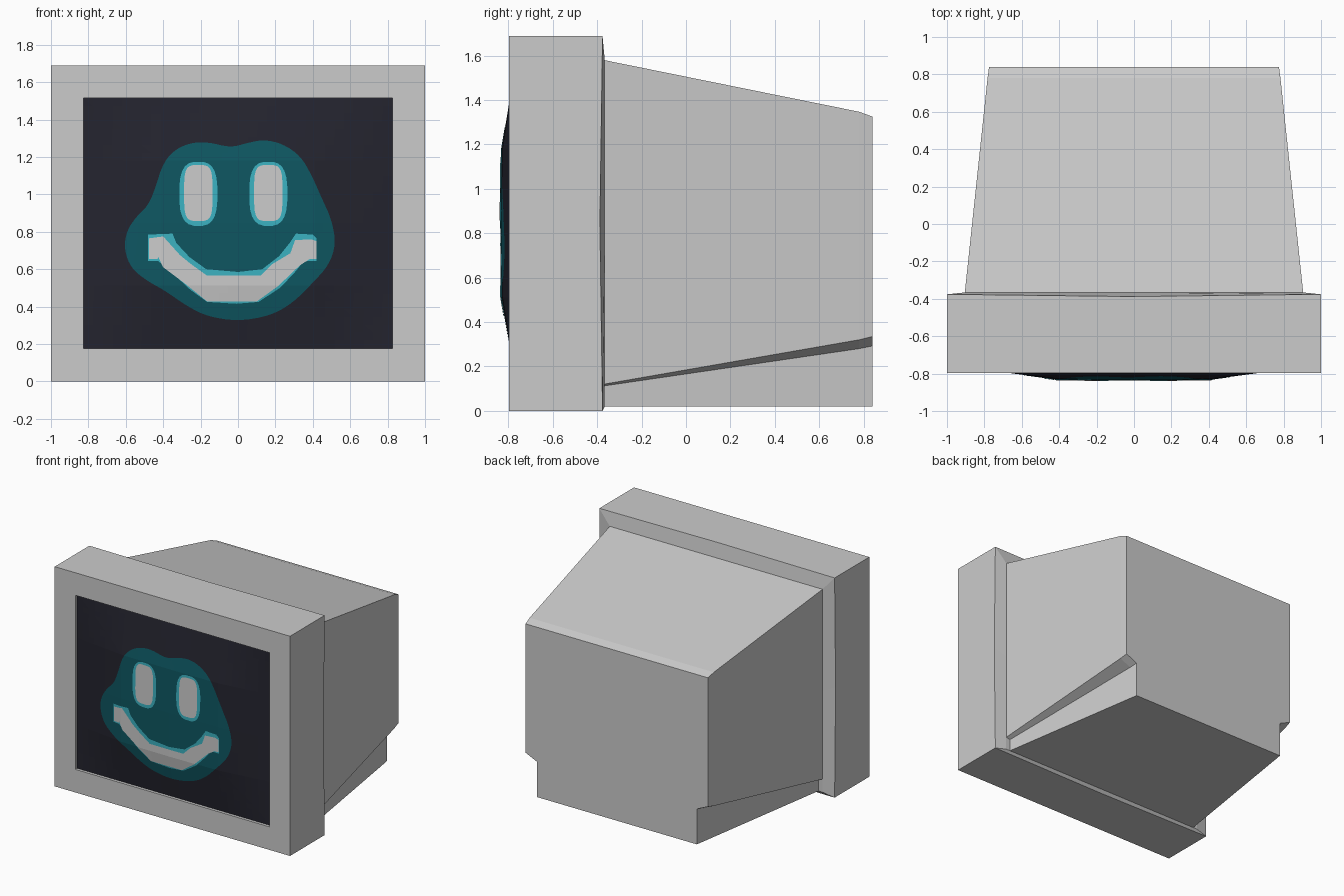
import bpy, bmesh, math
from mathutils import Vector

if "Cube" in bpy.data.objects:
    bpy.data.objects.remove(bpy.data.objects["Cube"])


def material(name, r, g, b):
    m = bpy.data.materials.new(name)
    m.diffuse_color = (r, g, b, 1)
    m.use_nodes = True
    m.node_tree.nodes["Principled BSDF"].inputs["Base Color"].default_value = m.diffuse_color
    return m


GREY = material("casing grey", 0.6, 0.6, 0.6)
DARK = material("screen dark", 0.0176, 0.0176, 0.028)
TEAL = material("glow teal", 0.0044, 0.095, 0.122)
CYAN = material("outline cyan", 0.045, 0.45, 0.54)
WHITE = material("pixel white", 0.6, 0.6, 0.6)


def finish(bm, name, mat):
    me = bpy.data.meshes.new(name)
    bm.to_mesh(me)
    bm.free()
    me.materials.append(mat)
    ob = bpy.data.objects.new(name, me)
    bpy.context.collection.objects.link(ob)
    return ob


def loft(name, rings, mat, cap_start=True, cap_end=True):
    """Skin a list of equal-length closed rings."""
    bm = bmesh.new()
    rows = [[bm.verts.new(p) for p in ring] for ring in rings]
    n = len(rows[0])
    for a, b in zip(rows, rows[1:]):
        for i in range(n):
            j = (i + 1) % n
            bm.faces.new((a[i], a[j], b[j], b[i]))
    if cap_start:
        bm.faces.new(rows[0])
    if cap_end:
        bm.faces.new(rows[-1])
    bmesh.ops.recalc_face_normals(bm, faces=bm.faces)
    return finish(bm, name, mat)


# Front bezel: recess, front face, outer walls, slightly sloped back
def rect(xh, z0, z1, y, bow=0.0):
    zm = (z0 + z1) / 2
    pts = [(-xh, z0, 0), (0, z0, bow), (xh, z0, 0), (xh, zm, bow),
           (xh, z1, 0), (0, z1, bow), (-xh, z1, 0), (-xh, zm, bow)]
    return [(x, y + b, z) for x, z, b in pts]


loft("front_bezel", [
    rect(0.825, 0.177, 1.515, -0.75),
    rect(0.825, 0.177, 1.515, -0.797),
    rect(1.0, 0.0, 1.688, -0.797),
    rect(1.0, 0.0, 1.688, -0.376, -0.012),
    rect(0.905, 0.02, 1.58, -0.366),
], GREY)


# Tapered rear housing with a narrower, undercut base
def section(y, top, wide, low, inner, ledge):
    half = [(wide, top), (wide, low), (inner, ledge), (inner, 0.02)]
    pts = half + [(-x, z) for x, z in reversed(half)]
    return [(x, y, z) for x, z in pts]


loft("rear_housing", [
    section(-0.37, 1.58, 0.905, 0.12, 0.87, 0.112),
    section(0.78, 1.347, 0.783, 0.32, 0.69, 0.28),
    section(0.84, 1.325, 0.775, 0.335, 0.68, 0.292),
], GREY)


# Screen bulge
SX, SZ, ZC = 0.825, 0.669, 0.846


def falloff(t):
    t = min(abs(t), 1)
    return 1 - 0.14 * t if t < 0.5 else 0.93 * (1 - t) / 0.5


def screen_y(x, z):
    return -0.775 - 0.06 * falloff(x / SX) * falloff((z - ZC) / SZ)


def screen_layer(name, outlines, lift, mat):
    """Cut flat outlines into small cells and lay them on the screen."""
    bm = bmesh.new()
    for pts in outlines:
        bm.faces.new([bm.verts.new((x, 0, z)) for x, z in pts])
    bmesh.ops.triangulate(bm, faces=bm.faces[:])
    n = 32
    for axis, mid, half in ((0, 0, SX), (2, ZC, SZ)):
        normal = Vector((axis == 0, 0, axis == 2))
        for i in range(1, n):
            co = normal * (mid + half * (2 * i / n - 1))
            bmesh.ops.bisect_plane(bm, geom=bm.verts[:] + bm.edges[:] + bm.faces[:],
                                   plane_co=co, plane_no=normal, dist=1e-5)
    for v in bm.verts:
        v.co.y = screen_y(v.co.x, v.co.z) - lift
    bm.normal_update()
    bmesh.ops.reverse_faces(bm, faces=[f for f in bm.faces if f.normal.y > 0])
    return finish(bm, name, mat)


def rounded(pts, passes=2):
    """Corner-cutting smoothing of a closed outline."""
    for _ in range(passes):
        out = []
        for (ax, az), (bx, bz) in zip(pts, pts[1:] + pts[:1]):
            out += [(ax * .75 + bx * .25, az * .75 + bz * .25),
                    (ax * .25 + bx * .75, az * .25 + bz * .75)]
        pts = out
    return pts


def oval(cx, cz, rx, rz, power, n=24):
    pts = []
    for i in range(n):
        a = 2 * math.pi * (i + 0.5) / n
        c, s = math.cos(a), math.sin(a)
        pts.append((cx + rx * math.copysign(abs(c) ** power, c),
                    cz + rz * math.copysign(abs(s) ** power, s)))
    return pts


screen_layer("screen_glass", [[(-SX, ZC - SZ), (SX, ZC - SZ), (SX, ZC + SZ), (-SX, ZC + SZ)]],
             0, DARK)

# Teal glow behind the smiling face
glow = [(-.04, 1.25), (-.16, 1.28), (-.26, 1.275), (-.35, 1.23), (-.405, 1.155), (-.44, 1.04),
        (-.48, .94), (-.545, .88), (-.597, .80), (-.609, .706), (-.572, .605), (-.487, .538),
        (-.39, .485), (-.27, .40), (-.16, .346), (0, .322), (.17, .35), (.29, .417),
        (.395, .522), (.485, .62), (.524, .735), (.50, .866), (.45, .975), (.395, 1.10),
        (.335, 1.205), (.24, 1.27), (.14, 1.293), (.05, 1.275)]
screen_layer("face_glow", [rounded(glow)], 0.002, TEAL)

# Cyan outlines of eyes and mouth
mouth_rim = [(-.48, .785), (-.35, .79), (-.33, .74), (-.26, .665), (-.17, .60), (0, .585),
             (.13, .60), (.22, .67), (.28, .745), (.31, .79), (.40, .785), (.42, .765),
             (.42, .645), (.38, .645), (.355, .70), (.35, .64), (.305, .585), (.225, .50),
             (.11, .425), (-.01, .415), (-.165, .425), (-.255, .49), (-.335, .565),
             (-.395, .62), (-.415, .69), (-.43, .645), (-.48, .645)]
EYES = (-.212, .162)
screen_layer("face_outline", [mouth_rim] + [oval(x, 1.003, .102, .172, .7) for x in EYES],
             0.004, CYAN)

# White eyes and mouth
mouth = [(-.475, .765), (-.40, .775), (-.385, .70), (-.31, .675), (-.255, .63), (-.165, .565),
         (.12, .565), (.18, .625), (.28, .685), (.305, .755), (.39, .76), (.42, .75),
         (.42, .655), (.385, .655), (.37, .705), (.345, .69), (.33, .62), (.215, .51),
         (.10, .427), (-.165, .427), (-.28, .52), (-.40, .61), (-.41, .71),
         (-.43, .655), (-.475, .655)]
screen_layer("face_white", [mouth] + [oval(x, 1.007, .076, .15, .5) for x in EYES],
             0.006, WHITE)
